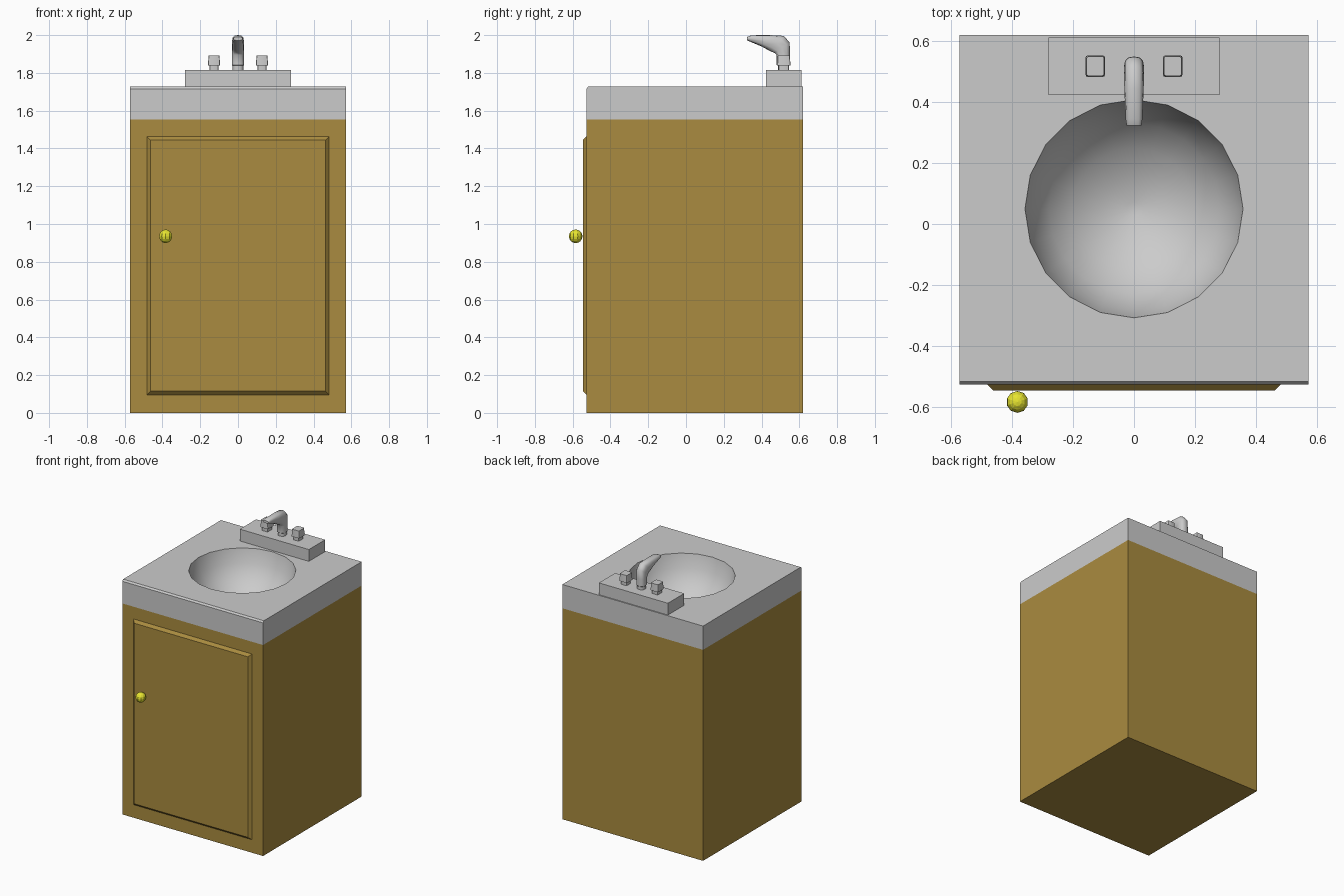
import bpy, bmesh, math
from mathutils import Matrix

if "Cube" in bpy.data.objects:
    bpy.data.objects.remove(bpy.data.objects["Cube"])

W, FRONT, BACK = 0.573, -0.527, 0.62       # half width, front and back planes
BASE_TOP, TOP = 1.553, 1.728               # cabinet top, counter top


def material(name, color):
    m = bpy.data.materials.new(name)
    m.diffuse_color = (*color, 1)
    m.use_nodes = True
    m.node_tree.nodes["Principled BSDF"].inputs["Base Color"].default_value = m.diffuse_color
    return m


def finish(name, bm, mat=None, smooth=None):
    bmesh.ops.recalc_face_normals(bm, faces=bm.faces)
    me = bpy.data.meshes.new(name)
    bm.to_mesh(me)
    bm.free()
    ob = bpy.data.objects.new(name, me)
    bpy.context.collection.objects.link(ob)
    if mat:
        me.materials.append(mat)
    if smooth:
        bpy.ops.object.select_all(action='DESELECT')
        ob.select_set(True)
        bpy.context.view_layer.objects.active = ob
        bpy.ops.object.shade_smooth_by_angle(angle=math.radians(smooth))
    return ob


def loft(bm, rings, cap_start=True, cap_end=True):
    """Skin a list of closed rings of points; returns the vertex rings."""
    loops = [[bm.verts.new(p) for p in r] for r in rings]
    for a, b in zip(loops, loops[1:]):
        n = len(a)
        for i in range(n):
            j = (i + 1) % n
            bm.faces.new((a[i], a[j], b[j], b[i]))
    if cap_start:
        bm.faces.new(loops[0])
    if cap_end:
        bm.faces.new(loops[-1])
    return loops


def rect(x0, x1, y0, y1, z):
    return [(x0, y0, z), (x1, y0, z), (x1, y1, z), (x0, y1, z)]


def circle(r, z, cy, n=20):
    return [(r * math.cos(2 * math.pi * i / n), cy + r * math.sin(2 * math.pi * i / n), z)
            for i in range(n)]


wood = material("wood", (0.40, 0.26, 0.05))
brass = material("brass", (0.8, 0.78, 0.03))

# cabinet body, open on top under the counter so the bowl can hang inside
bm = bmesh.new()
loft(bm, [rect(-W, W, FRONT, BACK, 0), rect(-W, W, FRONT, BACK, BASE_TOP)], cap_end=False)
finish("cabinet", bm, wood)

# countertop with chamfered front edge and a sunken round bowl
bm = bmesh.new()
sides = loft(bm, [rect(-W, W, FRONT, BACK, BASE_TOP),
                  rect(-W, W, FRONT, BACK, TOP - 0.012),
                  rect(-W, W, FRONT + 0.01, BACK, TOP)], False, False)
bowl = [(0.358, 0), (0.335, 0.1), (0.28, 0.19), (0.2, 0.26), (0.11, 0.305), (0.022, 0.33)]
rings = loft(bm, [circle(r, TOP - d, 0.05) for r, d in bowl], False, True)
border = [bm.edges.get((r[i], r[(i + 1) % len(r)]))
          for r in (sides[-1], rings[0]) for i in range(len(r))]
bmesh.ops.triangle_fill(bm, edges=border, use_beauty=True, normal=(0, 0, 1))
finish("countertop_with_bowl", bm, smooth=35)

# raised door panel with sloped border
bm = bmesh.new()
loft(bm, [[(sx * w, y, z1 if up else z0) for sx, up in ((-1, 0), (1, 0), (1, 1), (-1, 1))]
          for w, y, z0, z1 in ((0.482, FRONT, 0.096, 1.463), (0.463, -0.546, 0.115, 1.444))])
finish("door", bm, wood)

# door knob
bm = bmesh.new()
bmesh.ops.create_uvsphere(bm, u_segments=10, v_segments=8, radius=0.036,
                          matrix=Matrix.Translation((-0.383, -0.584, 0.935)))
finish("door_knob", bm, brass)

# faucet plate
bm = bmesh.new()
loft(bm, [rect(-0.281, 0.281, 0.423, 0.612, TOP), rect(-0.281, 0.281, 0.423, 0.612, 1.815)])
finish("faucet_plate", bm)

# tap handles: narrow stem under a rounded square head
for side, x in (("left", -0.127), ("right", 0.127)):
    bm = bmesh.new()
    loft(bm, [rect(x - w, x + w, 0.518 - d, 0.518 + d, z) for w, d, z in
              ((0.024, 0.027, 1.815), (0.024, 0.027, 1.838), (0.032, 0.035, 1.84), (0.029, 0.032, 1.893))])
    upright = [e for e in bm.edges if abs(e.verts[0].co.z - e.verts[1].co.z) > 0.01]
    bmesh.ops.bevel(bm, geom=upright, offset=0.007, segments=2, profile=0.5, affect='EDGES')
    finish(side + "_tap_handle", bm, smooth=40)

# spout: sections given by outer and inner (y, z) points plus half width
sections = [((0.545, 1.815), (0.487, 1.815), 0.028),
            ((0.545, 1.838), (0.487, 1.838), 0.028),
            ((0.550, 1.842), (0.480, 1.842), 0.033),
            ((0.550, 1.895), (0.480, 1.895), 0.033),
            ((0.549, 1.960), (0.468, 1.906), 0.033),
            ((0.518, 1.996), (0.445, 1.915), 0.033),
            ((0.445, 2.000), (0.405, 1.938), 0.031),
            ((0.345, 1.999), (0.335, 1.967), 0.027),
            ((0.323, 1.990), (0.323, 1.972), 0.024)]
rings = []
for (yo, zo), (yi, zi), w in sections:
    ring = []
    for i in range(12):
        a = 2 * math.pi * i / 12
        c, s = math.cos(a), math.sin(a)
        t = 0.5 + 0.5 * math.copysign(abs(c) ** 0.75, c)
        ring.append((w * math.copysign(abs(s) ** 0.75, s), yi + (yo - yi) * t, zi + (zo - zi) * t))
    rings.append(ring)
bm = bmesh.new()
loft(bm, rings)
finish("spout", bm, smooth=45)
